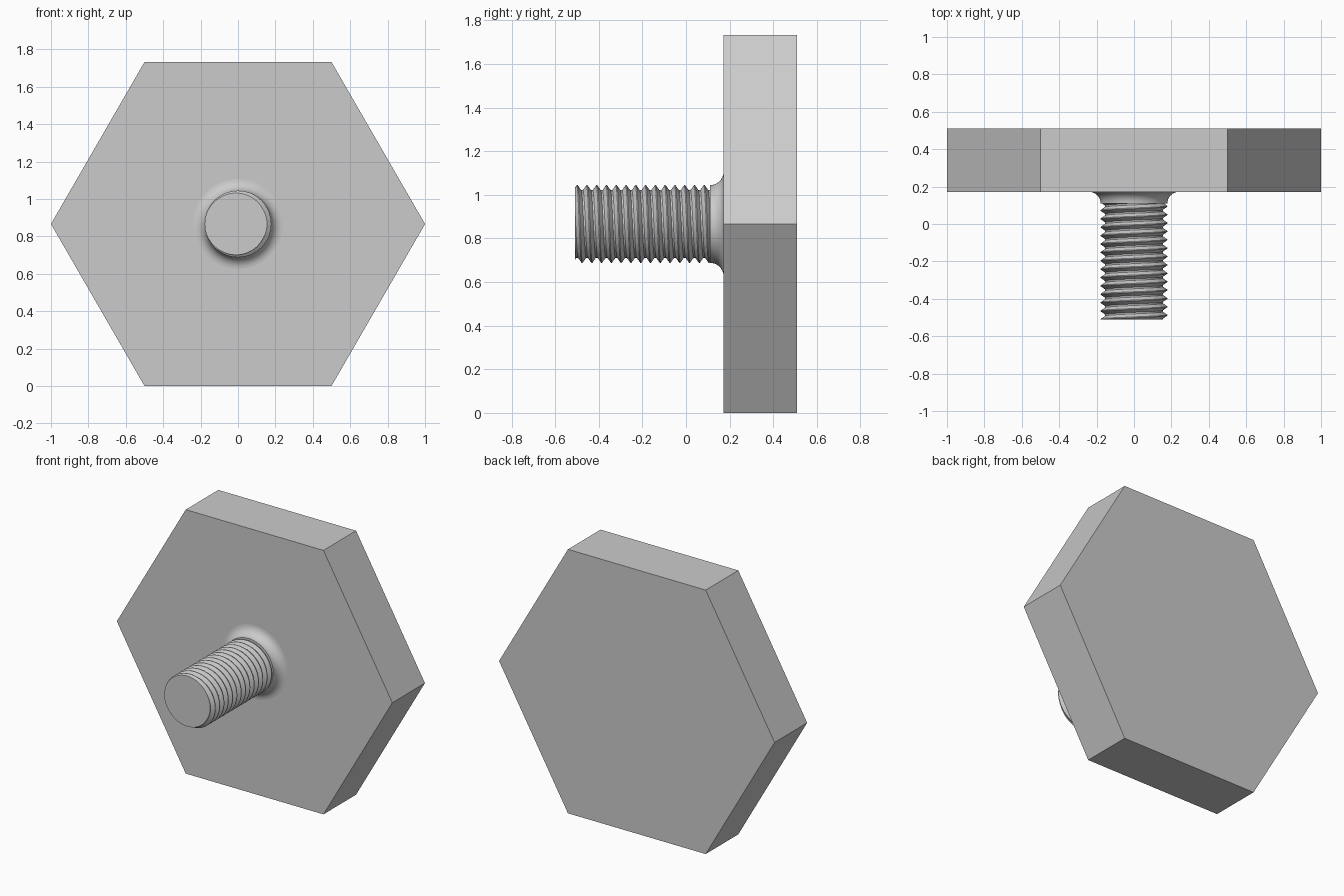
import bpy
import bmesh
from math import sin, cos, pi, radians

cube = bpy.data.objects.get("Cube")
if cube:
    bpy.data.objects.remove(cube, do_unlink=True)

AXIS_Z = 3 ** 0.5 / 2
TIP, NECK, PLATE_FRONT, PLATE_BACK = -0.51, 0.11, 0.172, 0.51
PITCH = 0.0448
CREST, ROOT = 0.178, 0.155
# One thread tooth: (fraction of the pitch, radius)
TOOTH = [(0.2, CREST), (0.3, CREST), (0.66, ROOT), (0.84, ROOT)]


def skin(name, columns):
    """Join neighbouring columns of (radius, y, angle) points and close the ends."""
    bm = bmesh.new()
    grid = [[bm.verts.new((r * sin(a), y, AXIS_Z + r * cos(a))) for r, y, a in col]
            for col in columns]
    for left, right in zip(grid, grid[1:]):
        for i in range(len(left) - 1):
            bm.faces.new((left[i], left[i + 1], right[i + 1], right[i]))
    bmesh.ops.remove_doubles(bm, verts=bm.verts[:], dist=1e-5)
    bmesh.ops.holes_fill(bm, edges=bm.edges[:], sides=0)
    bmesh.ops.recalc_face_normals(bm, faces=bm.faces[:])
    mesh = bpy.data.meshes.new(name)
    bm.to_mesh(mesh)
    bm.free()
    mesh.shade_smooth()
    mesh.set_sharp_from_angle(angle=radians(30))
    obj = bpy.data.objects.new(name, mesh)
    bpy.context.collection.objects.link(obj)
    return obj


def lathe(name, profile, sides):
    """Turn a (radius, y) profile around the bolt axis, first corner on +x."""
    return skin(name, [[(r, y, pi / 2 + 2 * pi * j / sides) for r, y in profile]
                       for j in range(sides + 1)])


def tooth_radius(u):
    """Radius of the thread at a phase measured in turns."""
    u = (u - TOOTH[0][0]) % 1 + TOOTH[0][0]
    points = TOOTH + [(TOOTH[0][0] + 1, CREST)]
    for (u0, r0), (u1, r1) in zip(points, points[1:]):
        if u <= u1:
            return r0 + (r1 - r0) * (u - u0) / (u1 - u0)
    return CREST


def thread_column(turn):
    """Points along the shaft at one angle, trimmed to the shaft ends."""
    column = []
    for k in range(-2, int((NECK - TIP) / PITCH) + 3):
        for u, _ in TOOTH:
            y = min(max(TIP + PITCH * (k + u + turn), TIP), NECK)
            column.append((tooth_radius((y - TIP) / PITCH - turn), y, 2 * pi * turn))
    return column


# Hexagonal head
lathe("hex_head", [(1, PLATE_FRONT), (1, PLATE_BACK)], 6)

# Right-hand threaded shaft
SIDES = 64
skin("threaded_shaft", [thread_column(j / SIDES) for j in range(SIDES + 1)])

# Rounded fillet between shaft and head
size = PLATE_FRONT - NECK
arc = [pi / 2 * i / 8 for i in range(9)]
lathe("neck_fillet", [(CREST + size * (1 - cos(a)), NECK + size * sin(a)) for a in arc], SIDES)
